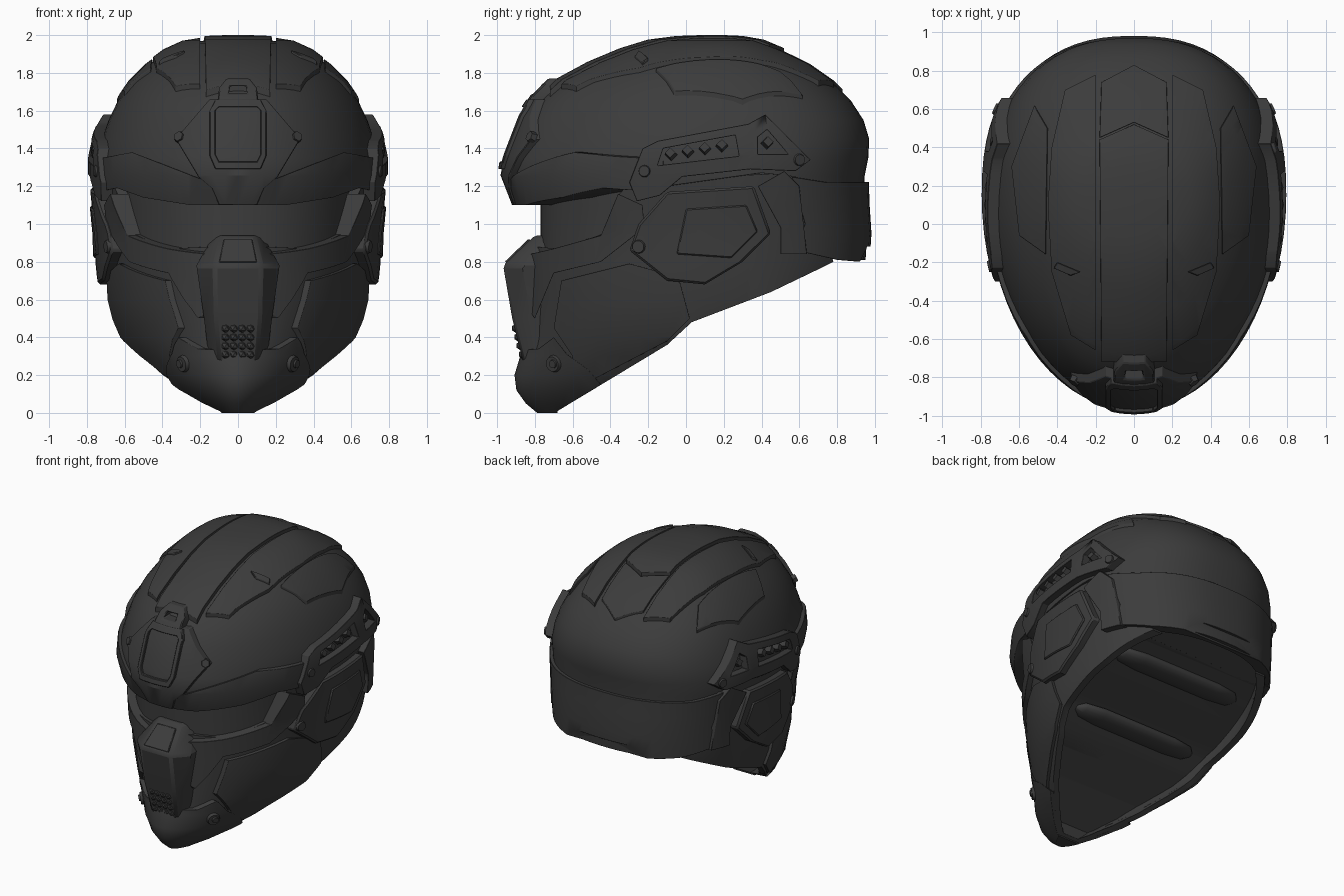
import bpy, bmesh, math
from mathutils import Vector

if "Cube" in bpy.data.objects:
    bpy.data.objects.remove(bpy.data.objects["Cube"])

mat = bpy.data.materials.new("dark grey")
mat.diffuse_color = (0.045, 0.045, 0.045, 1)
mat.use_nodes = True
mat.node_tree.nodes["Principled BSDF"].inputs["Base Color"].default_value = mat.diffuse_color

# Helmet envelope per height: z, front y, back y, half width, front roundness
LEVELS = [(0, -.77, .3, .18, 1.9), (.05, -.83, .5, .29, 1.85), (.12, -.88, .7, .4, 1.8),
          (.2, -.89, .85, .49, 1.8), (.3, -.86, .9, .57, 1.8), (.4, -.835, .9, .635, 1.85),
          (.6, -.825, .9, .69, 1.9), (.8, -.825, .95, .71, 1.9), (.95, -.82, .96, .715, 1.95),
          (1.1, -.89, .95, .73, 2), (1.25, -.95, .945, .745, 2), (1.35, -.93, .965, .745, 2),
          (1.45, -.89, .97, .72, 2), (1.55, -.85, .94, .685, 2), (1.65, -.78, .875, .637, 2),
          (1.75, -.67, .775, .567, 2), (1.84, -.5, .645, .475, 2), (1.91, -.33, .5, .38, 2),
          (1.955, -.18, .39, .28, 2), (1.974, -.03, .28, .16, 2)]
CORE = [(z, max(f, -.77), b - .05, max(w - .06, .05), 2.15) for z, f, b, w, n in LEVELS[:15]]
CY = .15


def make(name, bm):
    bmesh.ops.recalc_face_normals(bm, faces=bm.faces)
    me = bpy.data.meshes.new(name)
    bm.to_mesh(me)
    bm.free()
    ob = bpy.data.objects.new(name, me)
    bpy.context.collection.objects.link(ob)
    me.materials.append(mat)
    return ob


def loft(name, rings):
    bm = bmesh.new()
    vs = [[bm.verts.new(p) for p in r] for r in rings]
    n = len(rings[0])
    for a, b in zip(vs, vs[1:]):
        for i in range(n):
            bm.faces.new((a[i], a[(i + 1) % n], b[(i + 1) % n], b[i]))
    bm.faces.new(vs[0])
    bm.faces.new(vs[-1])
    return make(name, bm)


def hull(name, d=0, levels=LEVELS, n_side=72):
    rings = []
    for z, f, b, w, n in levels:
        ring = []
        for i in range(n_side):
            a = 2 * math.pi * i / n_side
            c, s = math.cos(a), math.sin(a)
            e = 2 / (2.4 if s > 0 else n)
            length = (b + d - CY) if s > 0 else (CY - f + d)
            ring.append((math.copysign(abs(c) ** e, c) * (w + d),
                         CY + math.copysign(abs(s) ** e, s) * length,
                         z + d * max(0, z - 1)))
        rings.append(ring)
    if levels is LEVELS:  # close the crown
        last = rings[-1]
        rings.append([(x * .3, CY + (y - CY) * .3, z + .005) for x, y, z in last])
    return loft(name, rings)


def prism(polys, axis, lo=-1.5, hi=1.5):
    bm = bmesh.new()
    put = {'x': lambda p, t: (t, p[0], p[1]), 'y': lambda p, t: (p[0], t, p[1]),
           'z': lambda p, t: (p[0], p[1], t)}[axis]
    for poly in polys:
        a = [bm.verts.new(put(p, lo)) for p in poly]
        b = [bm.verts.new(put(p, hi)) for p in poly]
        bm.faces.new(a)
        bm.faces.new(b)
        for i in range(len(a)):
            j = (i + 1) % len(a)
            bm.faces.new((a[i], a[j], b[j], b[i]))
    return make("cutter", bm)


def boolean(ob, cutter, op, keep=False):
    m = ob.modifiers.new("cut", 'BOOLEAN')
    m.operation, m.object, m.solver = op, cutter, 'EXACT'
    dg = bpy.context.evaluated_depsgraph_get()
    me = bpy.data.meshes.new_from_object(ob.evaluated_get(dg))
    ob.modifiers.clear()
    ob.data = me
    if not keep:
        bpy.data.objects.remove(cutter)


def finish(ob, bevel=.012, angle=32):
    bm = bmesh.new()
    bm.from_mesh(ob.data)
    bmesh.ops.remove_doubles(bm, verts=bm.verts, dist=.0008)
    bm.to_mesh(ob.data)
    bm.free()
    if bevel:
        m = ob.modifiers.new("soft_edges", 'BEVEL')
        m.width, m.segments, m.limit_method = bevel, 1, 'ANGLE'
        m.angle_limit = math.radians(38)
    bpy.ops.object.select_all(action='DESELECT')
    ob.select_set(True)
    bpy.context.view_layer.objects.active = ob
    bpy.ops.object.shade_smooth_by_angle(angle=math.radians(angle))


def sym(pts):
    return pts + [(-x, y) for x, y in reversed(pts)]


def pair(pts):
    return [pts, [(-x, y) for x, y in reversed(pts)]]


# Shallow padded hollow along the sloping underside
cavity = hull("cavity", -.06)
boolean(cavity, prism([[(-.66, -.5), (-.66, .1), (-.42, .28), (-.12, .46), (.03, .57), (.3, .7),
                        (.5, .8), (.78, .93), (1.4, .95), (1.4, -.5)]], 'x'), 'INTERSECT')
cavity.hide_render = True


def panel(name, d, polys, axis='x', lo=-1.5, hi=1.5, levels=LEVELS, slot=None, bevel=.012):
    """Piece of the envelope, raised by d, inside an outline."""
    ob = hull(name, d, levels)
    boolean(ob, prism(polys, axis, lo, hi), 'INTERSECT')
    if slot:
        boolean(ob, prism(slot, axis, lo, hi), 'DIFFERENCE')
    if axis == 'x':
        boolean(ob, cavity, 'DIFFERENCE', keep=True)
    finish(ob, bevel)
    return ob


# Visor and inner head form
panel("visor", 0, [[(-1.5, .4), (-.6, .3), (-.1, .42), (.45, .7), (.7, .82), (1.5, .95),
                    (1.5, 1.6), (-1.5, 1.6)]], levels=CORE, bevel=0)
# Outer shell with the neck guard
panel("shell", 0, [[(-1.5, 1.17), (-.3, 1.2), (-.1, 1.2), (.4, 1.27), (.58, 1.25), (.62, 1.0),
                    (.58, .86), (.8, .81), (1.5, .81), (1.5, 2.5), (-1.5, 2.5)]])
panel("neck_guard", .022, [[(.56, 1.25), (.75, 1.22), (1.5, 1.23), (1.5, .9), (.96, .88),
                            (.92, .8), (.8, .81), (.58, .86), (.63, 1.0)]])
# Lower face
panel("face_mask", -.01, [[(-1.5, -.1), (-.68, -.1), (-.68, .01), (-.1, .36), (.03, .48),
                           (.45, .64), (.7, .76), (.78, .8), (.66, 1.28), (-.3, 1.22),
                           (-.36, 1.15), (-.43, .95), (-.68, .87), (-.8, .88), (-1.5, .88)]])
panel("cheek_plate", .012, [[(-.6, .12), (-.1, .38), (.02, .5), (-.04, .72), (-.3, .79),
                             (-.66, .7), (-.7, .45), (-.6, .3)]])
panel("visor_frame", .03, [[(-.8, .5), (-.7, .74), (-.45, .8), (-.22, .98), (-.23, 1.1),
                            (-.36, 1.16), (-.45, .94), (-.7, .87), (-.83, .84), (-.87, .6)]])
panel("chin_guard", .018, [[(-1.5, -.1), (-.68, -.1), (-.68, .01), (-.45, .15), (-.52, .23),
                            (-.63, .31), (-.7, .4), (-.78, .34), (-1.5, .28)]])
# Ear covers and rear straps
panel("ear_cover", .045, [[(-.3, .86), (-.25, 1.0), (-.1, 1.17), (.36, 1.2), (.45, .95),
                           (.3, .8), (.1, .68), (-.1, .7)]])
panel("ear_inner_plate", .056, [[(-.05, .84), (0, 1.08), (.32, 1.1), (.38, .96), (.24, .82)]])
panel("rear_strap", .038, [[(.38, 1.2), (.52, 1.28), (.6, 1.2), (.64, .84), (.5, .84), (.5, .98)]])
# Brow and front mount
panel("brow", .022, [sym([(.25, 1.1), (.5, 1.14), (.64, 1.19), (.74, 1.17), (.72, 1.35),
                          (.56, 1.38), (.2, 1.24)])], 'y', -1.5, -.12)
panel("front_mount", .032, [sym([(.1, 1.1), (.14, 1.19), (.21, 1.25), (.33, 1.45), (.15, 1.66)])],
      'y', -1.5, -.3)
panel("mount_frame", .05, [sym([(.12, 1.29), (.15, 1.36), (.15, 1.6), (.12, 1.66)])],
      'y', -1.5, -.3, slot=[sym([(.1, 1.33), (.12, 1.37), (.12, 1.6), (.1, 1.62)])], bevel=.006)
panel("mount_latch", .045, [sym([(.11, 1.64), (.1, 1.72), (.06, 1.77)])], 'y', -1.5, -.3,
      slot=[sym([(.05, 1.69), (.04, 1.73)])], bevel=.006)
# Side rails with an open slot
panel("side_rail", .05, [[(-.3, 1.22), (-.23, 1.4), (-.15, 1.44), (.33, 1.53), (.42, 1.58),
                          (.66, 1.34), (.58, 1.28), (.34, 1.29), (-.02, 1.25), (-.14, 1.15),
                          (-.26, 1.12)]],
      slot=[[(-.15, 1.31), (-.12, 1.4), (.26, 1.47), (.28, 1.36)],
            [(.38, 1.37), (.38, 1.46), (.43, 1.5), (.54, 1.37)]])
# Crown plates
panel("crown_front", .022, [[(.17, -.72), (.18, .44), (0, .52), (-.18, .44), (-.17, -.72)]],
      'z', 1.5, 2.5)
panel("crown_back", .01, [[(.18, .45), (.17, .74), (0, .83), (-.17, .74), (-.18, .45), (0, .53)]],
      'z', 1.5, 2.5)
panel("crown_side", .016, pair([(.2, -.66), (.33, -.58), (.43, -.25), (.45, .1), (.43, .4),
                                (.36, .7), (.2, .78)]), 'z', 1.5, 2.5)
panel("crown_fin", .026, pair([(.28, -.25), (.4, -.2), (.42, -.23), (.33, -.27)]),
      'z', 1.5, 2.5, bevel=.004)
panel("temple_plate", .012, pair([(.46, -.16), (.6, -.06), (.64, .3), (.52, .62), (.45, .5)]),
      'z', 1.4, 2.5)

# Snout: tapered block down the middle of the face
snout = loft("snout", [[(-b, -.62, z), (-b, y + .1, z), (-f, y, z), (f, y, z), (b, y + .1, z), (b, -.62, z)]
                       for z, y, f, b in [(.26, -.86, .1, .15), (.5, -.92, .12, .18),
                                          (.78, -.968, .125, .22), (.94, -.8, .09, .13)]])
finish(snout, .015)
# Plate on the snout bridge
bridge = loft("snout_bridge", [[(-w, y, z), (w, y, z), (w, y + .05, z - .02), (-w, y + .05, z - .02)]
                               for z, y, w in [(.8, -.96, .1), (.92, -.835, .075)]])
finish(bridge, .004)

# Breathing vent made of small knobs
bm = bmesh.new()
for i in range(4):
    for j in range(4):
        r = bmesh.ops.create_icosphere(bm, subdivisions=1, radius=.026)
        bmesh.ops.translate(bm, verts=r['verts'],
                            vec=(-.066 + .044 * i, -.862 - .012 * j, .31 + .046 * j))
finish(make("vent", bm), 0)


def half_width(y, z, d=0):
    for a, b in zip(LEVELS, LEVELS[1:]):
        if a[0] <= z <= b[0]:
            t = (z - a[0]) / (b[0] - a[0])
            _, f, k, w, n = [p + (q - p) * t for p, q in zip(a, b)]
            front = y < CY
            u = (CY - y) / (CY - f + d) if front else (y - CY) / (k + d - CY)
            n = n if front else 2.4
            return (w + d) * max(0, 1 - u ** n) ** (1 / n)


def studs(name, places, d, r, depth, sides=16):
    """Round or square studs standing on the envelope, both sides."""
    bm = bmesh.new()
    for y, z in places:
        x, e = half_width(y, z, d), .01
        nrm = Vector((1, -(half_width(y + e, z, d) - x) / e, -(half_width(y, z + e, d) - x) / e))
        for s in (1, -1):
            rot = Vector((nrm.x * s, nrm.y, nrm.z)).to_track_quat('Z', 'Y').to_matrix()
            res = bmesh.ops.create_cone(bm, cap_ends=True, segments=sides, radius1=r,
                                        radius2=r * .8, depth=depth)
            bmesh.ops.rotate(bm, verts=res['verts'], matrix=rot)
            bmesh.ops.translate(bm, verts=res['verts'], vec=(x * s, y, z))
    finish(make(name, bm), 0)


studs("chin_bolt", [(-.7, .26)], .02, .05, .03)
studs("chin_bolt_cap", [(-.7, .26)], .032, .026, .03)
studs("ear_bolt", [(-.25, .88)], .045, .04, .025)
studs("rail_bolt", [(-.22, 1.28), (.6, 1.34)], .05, .035, .02)
studs("rail_lug", [(-.08, 1.37), (.01, 1.385), (.1, 1.4), (.19, 1.415), (.43, 1.43)], .015, .035, .06, 4)
studs("mount_nub", [(-.82, 1.46)], .03, .035, .03, 6)

# Padding ridges on the underside
for k, (y, z, w) in enumerate([(-.02, .55, .5), (.42, .78, .52)]):
    roll = loft("padding_%d" % (k + 1),
                [[(x, y + .1 * s * math.cos(a), z + .05 * s * math.sin(a))
                  for a in [i * math.pi / 8 for i in range(16)]]
                 for x, s in [(-w, .3), (-w * .9, .8), (-w * .6, 1), (w * .6, 1), (w * .9, .8), (w, .3)]])
    finish(roll, 0, 60)

bpy.data.objects.remove(cavity)
